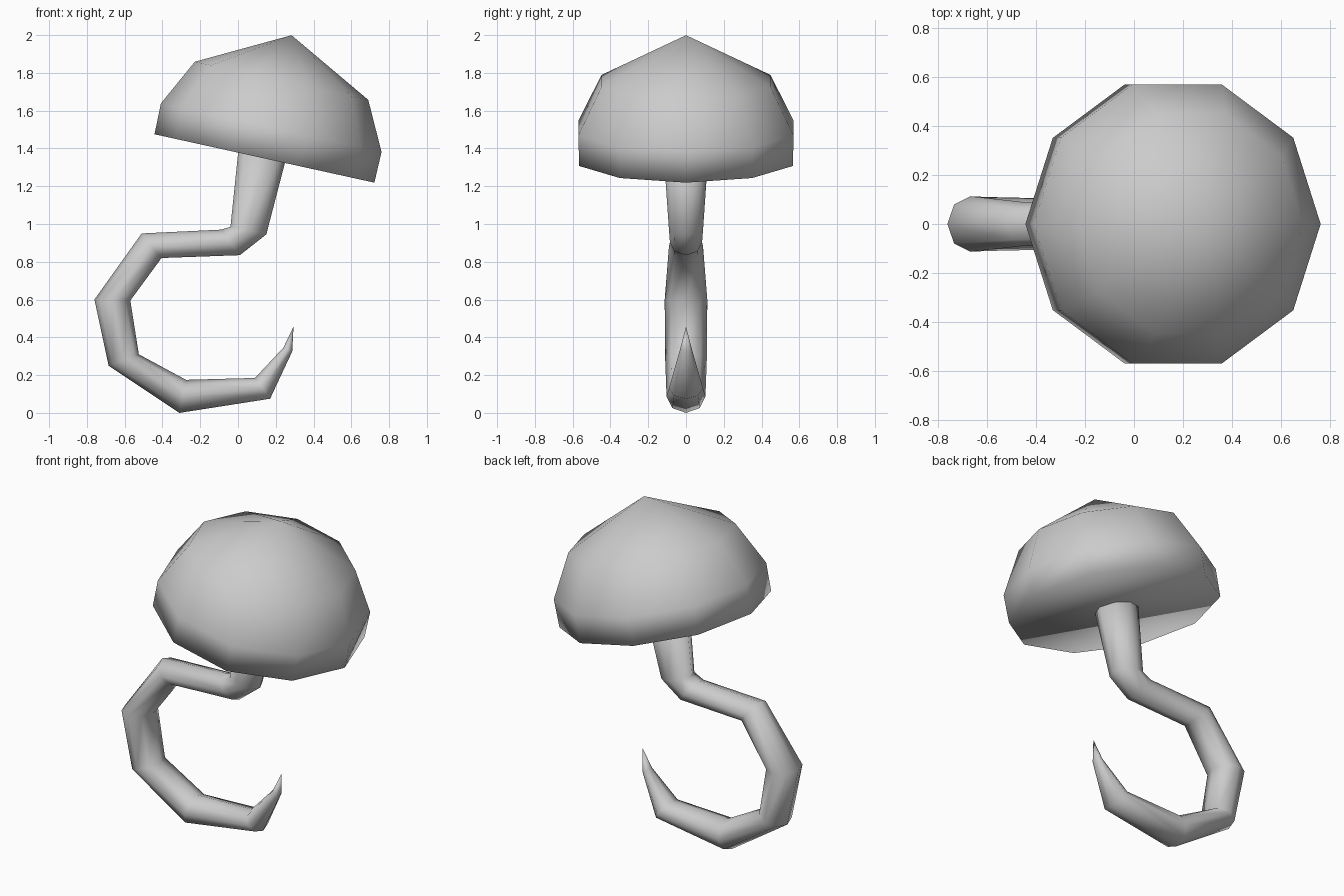
import bpy, bmesh
from math import sin, cos, tau
from mathutils import Vector

if "Cube" in bpy.data.objects:
    bpy.data.objects.remove(bpy.data.objects["Cube"])


def bridge(bm, a, b):
    n = len(a)
    for i in range(n):
        j = (i + 1) % n
        bm.faces.new((a[i], a[j], b[j], b[i]))


def loft(name, rings, tip):
    """Skin a list of (centre, u, v) elliptical rings, closing at a point."""
    bm = bmesh.new()
    sides, loops = rings[0], []
    sides, ring_list = rings
    for c, u, v in ring_list:
        loops.append([bm.verts.new(c + u * cos(tau * i / sides) + v * sin(tau * i / sides))
                      for i in range(sides)])
    for a, b in zip(loops, loops[1:]):
        bridge(bm, a, b)
    bm.faces.new(loops[0])
    t = bm.verts.new(tip)
    last = loops[-1]
    for i in range(sides):
        bm.faces.new((last[i], last[(i + 1) % sides], t))
    bmesh.ops.recalc_face_normals(bm, faces=bm.faces)
    for f in bm.faces:
        f.smooth = True
    me = bpy.data.meshes.new(name)
    bm.to_mesh(me)
    bm.free()
    ob = bpy.data.objects.new(name, me)
    bpy.context.collection.objects.link(ob)
    return ob


# Tilted ten-sided cap with a flat underside
base = Vector((0.14, 0, 1.347))
axis = Vector((0.215, 0, 0.977)).normalized()
across = Vector((axis.z, 0, -axis.x))
side = Vector((0, 1, 0))
cap_rings = [(base + axis * h, across * r, side * r)
             for r, h in [(0.596, 0), (0.598, 0.167), (0.47, 0.421)]]
loft("cap", (10, cap_rings), base + axis * 0.668)

# Curling stem: two opposite profile points (x, z, x, z) and half depth per ring
path = [
    (0.003, 1.40, 0.254, 1.345, 0.118),
    (-0.04, 0.985, 0.15, 0.945, 0.09),
    (-0.09, 0.97, 0.01, 0.835, 0.085),
    (-0.51, 0.95, -0.405, 0.82, 0.09),
    (-0.76, 0.60, -0.57, 0.595, 0.113),
    (-0.685, 0.25, -0.525, 0.31, 0.11),
    (-0.31, 0.0, -0.275, 0.175, 0.103),
    (0.17, 0.075, 0.09, 0.185, 0.09),
    (0.287, 0.325, 0.24, 0.345, 0.032),
]
stem_rings = []
for x1, z1, x2, z2, d in path:
    p, q = Vector((x1, 0, z1)), Vector((x2, 0, z2))
    stem_rings.append(((p + q) / 2, (p - q) / 2, side * d))
loft("stem", (8, stem_rings), Vector((0.294, 0, 0.457)))
